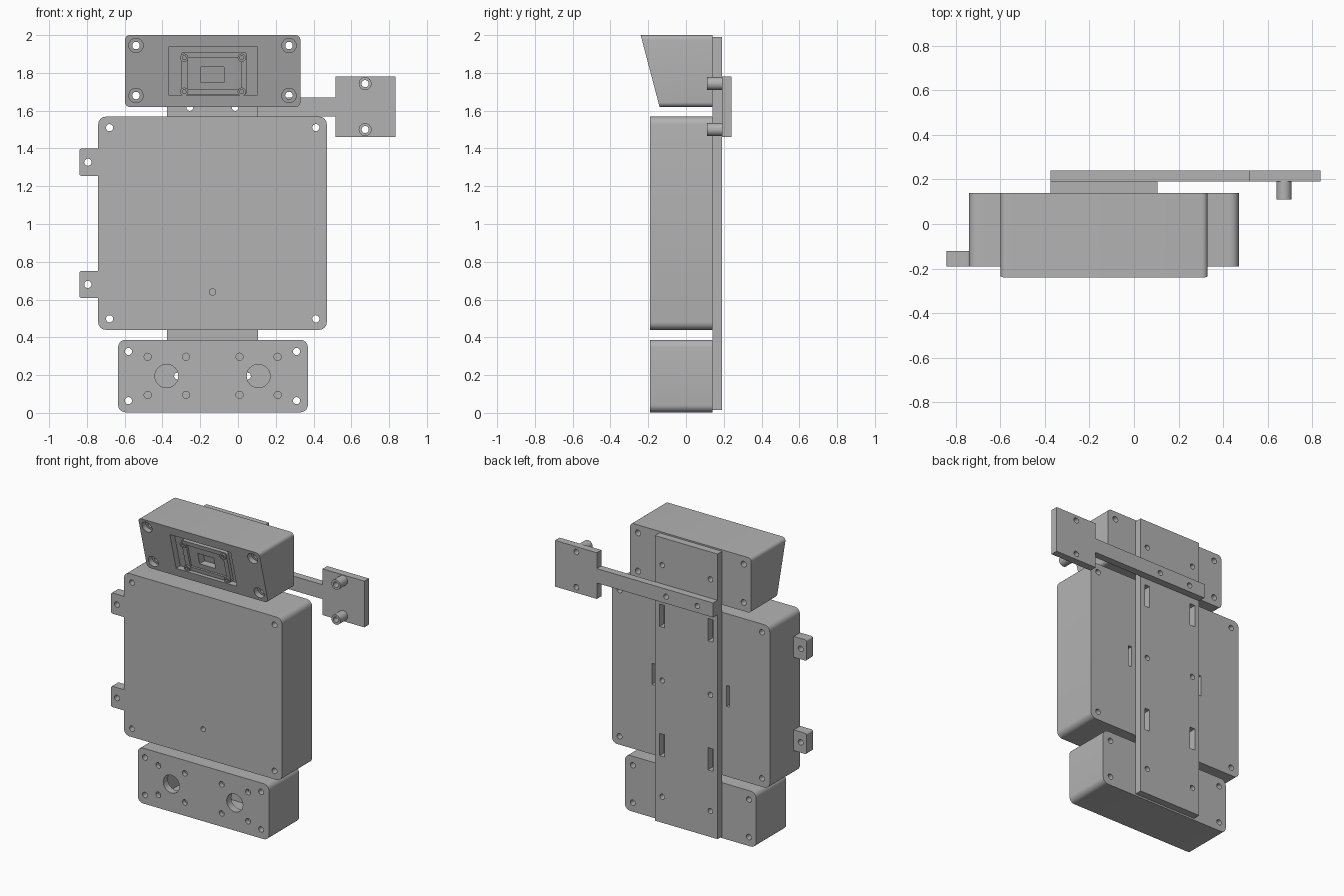
import bpy, bmesh, math

cube = bpy.data.objects.get("Cube")
if cube:
    bpy.data.objects.remove(cube, do_unlink=True)

grey = bpy.data.materials.new("plain grey")
grey.use_nodes = True
grey.diffuse_color = (0.45, 0.45, 0.45, 1)
grey.node_tree.nodes["Principled BSDF"].inputs["Base Color"].default_value = (0.45, 0.45, 0.45, 1)


def rounded(x0, x1, z0, z1, r=0, steps=6):
    """Rounded rectangle outline in x and z."""
    if not r:
        return [(x0, z0), (x1, z0), (x1, z1), (x0, z1)]
    corners = [(x1 - r, z1 - r), (x0 + r, z1 - r), (x0 + r, z0 + r), (x1 - r, z0 + r)]
    pts = []
    for i, (cx, cz) in enumerate(corners):
        for k in range(steps + 1):
            a = math.pi / 2 * (i + k / steps)
            pts.append((cx + r * math.cos(a), cz + r * math.sin(a)))
    return pts


def circle(x, z, r, n=24):
    return [(x + r * math.cos(2 * math.pi * k / n), z + r * math.sin(2 * math.pi * k / n))
            for k in range(n)]


def prism(name, outline, front, back):
    """Outline extruded along y; front and back are numbers or functions of z."""
    def at(y, z):
        return y(z) if callable(y) else y
    bm = bmesh.new()
    a = [bm.verts.new((x, at(front, z), z)) for x, z in outline]
    b = [bm.verts.new((x, at(back, z), z)) for x, z in outline]
    bm.faces.new(a)
    bm.faces.new(b[::-1])
    for i in range(len(a)):
        j = (i + 1) % len(a)
        bm.faces.new((a[j], a[i], b[i], b[j]))
    bmesh.ops.recalc_face_normals(bm, faces=bm.faces)
    mesh = bpy.data.meshes.new(name)
    bm.to_mesh(mesh)
    bm.free()
    mesh.materials.append(grey)
    ob = bpy.data.objects.new(name, mesh)
    bpy.context.collection.objects.link(ob)
    return ob


def select(ob):
    bpy.ops.object.select_all(action='DESELECT')
    ob.select_set(True)
    bpy.context.view_layer.objects.active = ob


def cut(ob, outline, front, back):
    cutter = prism("cutter", outline, front, back)
    cutter.hide_render = True
    mod = ob.modifiers.new("cut", 'BOOLEAN')
    mod.operation = 'DIFFERENCE'
    mod.solver = 'EXACT'
    mod.object = cutter
    select(ob)
    bpy.ops.object.modifier_apply(modifier=mod.name)
    bpy.data.objects.remove(cutter, do_unlink=True)


def holes(ob, xs, zs, r, front=-1, back=1):
    for x in xs:
        for z in zs:
            cut(ob, circle(x, z, r), front, back)


FRONT, BACK = -0.19, 0.14
parts = []

# Main box with corner holes, pilot hole and rear slots
main = prism("main_box", rounded(-0.74, 0.47, 0.44, 1.568, 0.04), FRONT, BACK)
holes(main, (-0.68, 0.412), (0.498, 1.51), 0.019)
holes(main, (-0.135,), (0.64,), 0.017, -1, FRONT + 0.05)
for x in (-0.42, 0.15):
    cut(main, rounded(x - 0.013, x + 0.013, 0.925, 1.07), BACK - 0.05, 1)
parts.append(main)

# Side tabs
for label, z in (("lower", 0.68), ("upper", 1.327)):
    tab = prism(label + "_tab", rounded(-0.84, -0.735, z - 0.072, z + 0.072, 0.012), FRONT, -0.12)
    holes(tab, (-0.795,), (z,), 0.019)
    parts.append(tab)

# Lower hollow box with two sensor openings
lower = prism("lower_box", rounded(-0.635, 0.37, 0.003, 0.387, 0.04), FRONT, BACK)
cut(lower, rounded(-0.52, 0.255, 0.04, 0.35), FRONT + 0.05, BACK - 0.03)
holes(lower, (-0.58, 0.31), (0.065, 0.325), 0.019)
holes(lower, (-0.378, 0.108), (0.195,), 0.062, -1, 0)
holes(lower, (-0.478, -0.275, 0.008, 0.21), (0.095, 0.297), 0.019, -1, FRONT + 0.03)
holes(lower, (-0.32, 0.05), (0.195,), 0.018, 0, 1)
parts.append(lower)


# Upper housing with a sloping front
def slope(depth):
    return lambda z: -0.14 - 0.10 * (z - 1.62) / 0.38 + depth


upper = prism("upper_housing", rounded(-0.598, 0.33, 1.62, 2.0, 0.025), slope(0), BACK)
holes(upper, (-0.54, 0.27), (1.68, 1.945), 0.038, -1, slope(0.04))
holes(upper, (-0.54, 0.27), (1.68, 1.945), 0.02)
cut(upper, rounded(-0.365, 0.10, 1.68, 1.94), slope(-0.1), slope(0.045))
cut(upper, rounded(-0.197, -0.075, 1.75, 1.83), slope(-0.1), slope(0.09))
holes(upper, (-0.32, 0.05), (1.80,), 0.018, 0.05, 1)
parts.append(upper)

# Window frame and its corner screws
frame = prism("window_frame", rounded(-0.30, 0.045, 1.685, 1.91, 0.012), slope(0.02), slope(0.05))
cut(frame, rounded(-0.265, 0.015, 1.715, 1.88), slope(-0.1), slope(0.035))
cut(frame, rounded(-0.197, -0.075, 1.75, 1.83), slope(-0.1), slope(0.1))
parts.append(frame)
for x in (-0.285, 0.02):
    for z in (1.70, 1.88):
        screw = prism("window_screw", circle(x, z, 0.022, 16), slope(0.008), slope(0.045))
        holes(screw, (x,), (z,), 0.01, -1, slope(0.02))
        parts.append(screw)

# Rear mounting plate
plate = prism("back_plate", rounded(-0.375, 0.105, 0.015, 1.99), BACK, 0.19)
holes(plate, (-0.32, 0.05), (0.195, 1.0, 1.80), 0.018)
holes(plate, (-0.255, -0.015), (1.617,), 0.018)
for x in (-0.32, 0.05):
    for z in (0.552, 1.447):
        cut(plate, rounded(x - 0.019, x + 0.019, z - 0.077, z + 0.077), 0, 1)
parts.append(plate)

# Side arm with end pad and standoffs
arm = prism("side_arm", [(-0.375, 1.57), (0.515, 1.57), (0.515, 1.46), (0.835, 1.46),
                         (0.835, 1.78), (0.515, 1.78), (0.515, 1.67), (-0.375, 1.67)], 0.19, 0.24)
holes(arm, (-0.255, -0.015), (1.617,), 0.018)
holes(arm, (0.673,), (1.50, 1.743), 0.019)
parts.append(arm)
for z in (1.50, 1.743):
    post = prism("standoff", circle(0.673, z, 0.034), 0.11, 0.19)
    holes(post, (0.673,), (z,), 0.019)
    parts.append(post)

# Smooth the rounded walls, keep edges sharp
for ob in parts:
    select(ob)
    bpy.ops.object.shade_smooth_by_angle(angle=math.radians(30))
